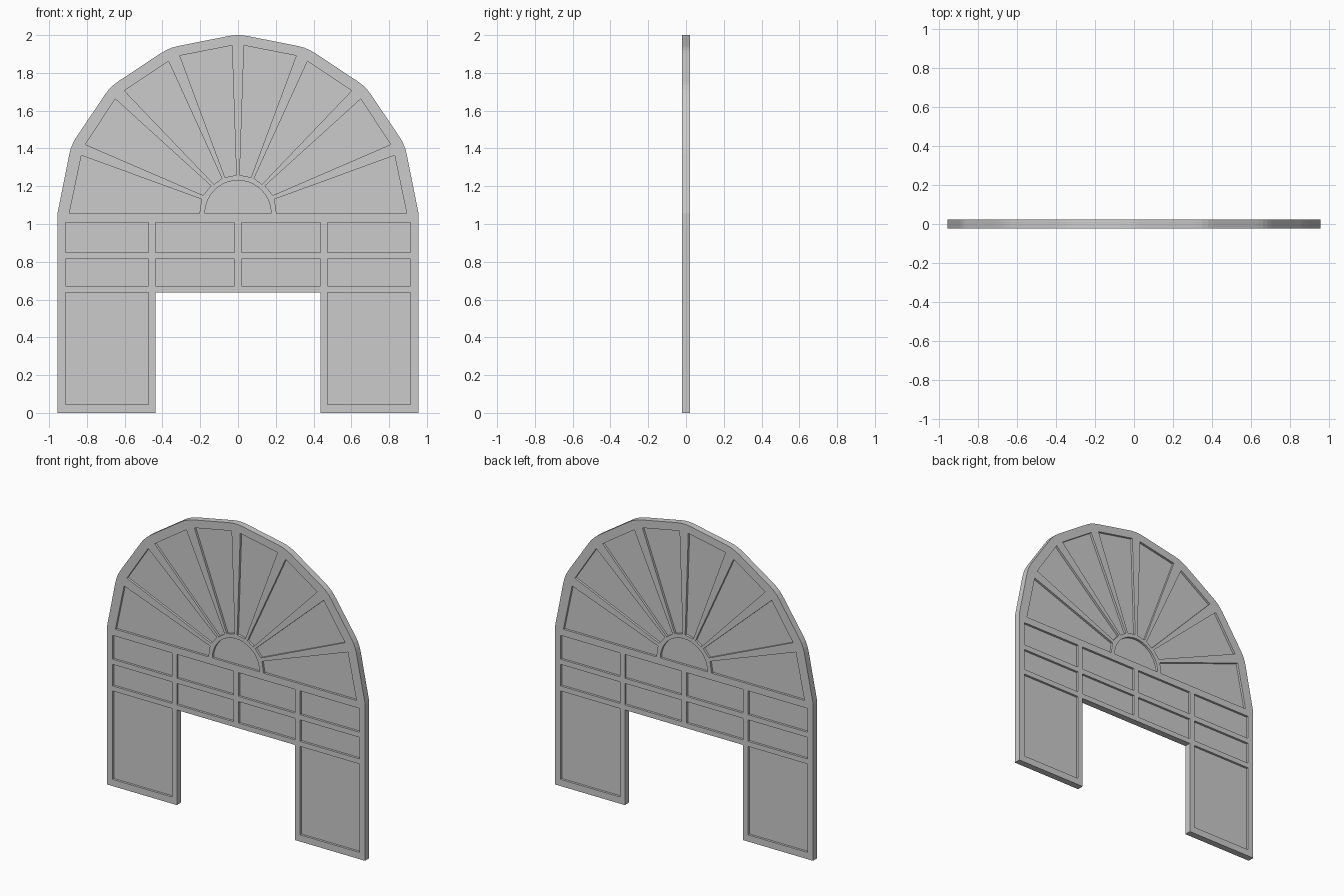
import bpy, bmesh
from math import cos, sin, pi, radians
from mathutils import Vector

if "Cube" in bpy.data.objects:
    bpy.data.objects.remove(bpy.data.objects["Cube"])

ZC = 1.056          # spring line of the arch
FRAME_HALF = 0.022  # half thickness of frame
PANE_HALF = 0.007   # half thickness of recessed panels


def mirror(pts):
    return [(-x, z) for x, z in reversed(pts)]


def rect(x0, x1, z0, z1):
    return [(x0, z0), (x1, z0), (x1, z1), (x0, z1)]


def plate(name, loops, half):
    """Filled outline(s) in the XZ plane, extruded both ways along y."""
    cu = bpy.data.curves.new(name, 'CURVE')
    cu.dimensions = '2D'
    cu.fill_mode = 'BOTH'
    cu.extrude = half
    for pts in loops:
        sp = cu.splines.new('POLY')
        sp.points.add(len(pts) - 1)
        for p, (x, z) in zip(sp.points, pts):
            p.co = (x, z, 0, 1)
        sp.use_cyclic_u = True
    ob = bpy.data.objects.new(name, cu)
    bpy.context.collection.objects.link(ob)
    ob.rotation_euler = (radians(90), 0, 0)
    bpy.ops.object.select_all(action='DESELECT')
    ob.select_set(True)
    bpy.context.view_layer.objects.active = ob
    bpy.ops.object.convert(target='MESH')
    ob = bpy.context.view_layer.objects.active
    bpy.ops.object.transform_apply(location=False, rotation=True, scale=False)
    # weld caps to sides, flat shading
    bm = bmesh.new()
    bm.from_mesh(ob.data)
    bmesh.ops.remove_doubles(bm, verts=bm.verts, dist=1e-4)
    bmesh.ops.recalc_face_normals(bm, faces=bm.faces)
    for f in bm.faces:
        f.smooth = False
    bm.to_mesh(ob.data)
    bm.free()
    return ob


# outer outline: two legs and an eight-sided arch with eased corners
corners = [Vector((0.956 * cos(k * pi / 8), ZC + 0.949 * sin(k * pi / 8))) for k in range(9)]
outline = [(0.438, 0.637), (0.438, 0), (0.956, 0), tuple(corners[0])]
for a, c, b in zip(corners, corners[1:], corners[2:]):
    p = c + (a - c).normalized() * 0.05
    q = c + (b - c).normalized() * 0.05
    for t in (0, 0.33, 0.67, 1):
        outline.append(tuple(p * (1 - t) ** 2 + c * 2 * t * (1 - t) + q * t * t))
outline += [tuple(corners[8]), (-0.956, 0), (-0.438, 0), (-0.438, 0.637)]

# fanlight openings, left half
fan = [
    [(-.893, ZC), (-.829, 1.363), (-.193, 1.131), (-.204, ZC)],
    [(-.808, 1.421), (-.65, 1.662), (-.143, 1.202), (-.185, 1.152)],
    [(-.602, 1.706), (-.368, 1.862), (-.085, 1.241), (-.127, 1.21)],
    [(-.308, 1.891), (-.032, 1.945), (-.009, 1.259), (-.069, 1.247)],
]
# rectangular openings, left half
rects = [rect(x0, x1, z0, z1)
         for x0, x1 in ((-.914, -.475), (-.438, -.018))
         for z0, z1 in ((.85, 1.009), (.671, .815))]
rects.append(rect(-.914, -.475, .045, .637))

fan += [mirror(p) for p in fan]
rects += [mirror(p) for p in rects]
hub = [(0.175 * cos(i * pi / 20), ZC + 0.175 * sin(i * pi / 20)) for i in range(21)]

# frame with all openings cut through
plate("arched_frame", [outline] + fan + rects + [hub], FRAME_HALF)

# thin recessed panels
plate("fanlight_panels", fan, PANE_HALF)
plate("hub_panel", [hub], PANE_HALF)
plate("rectangular_panels", rects, PANE_HALF)
